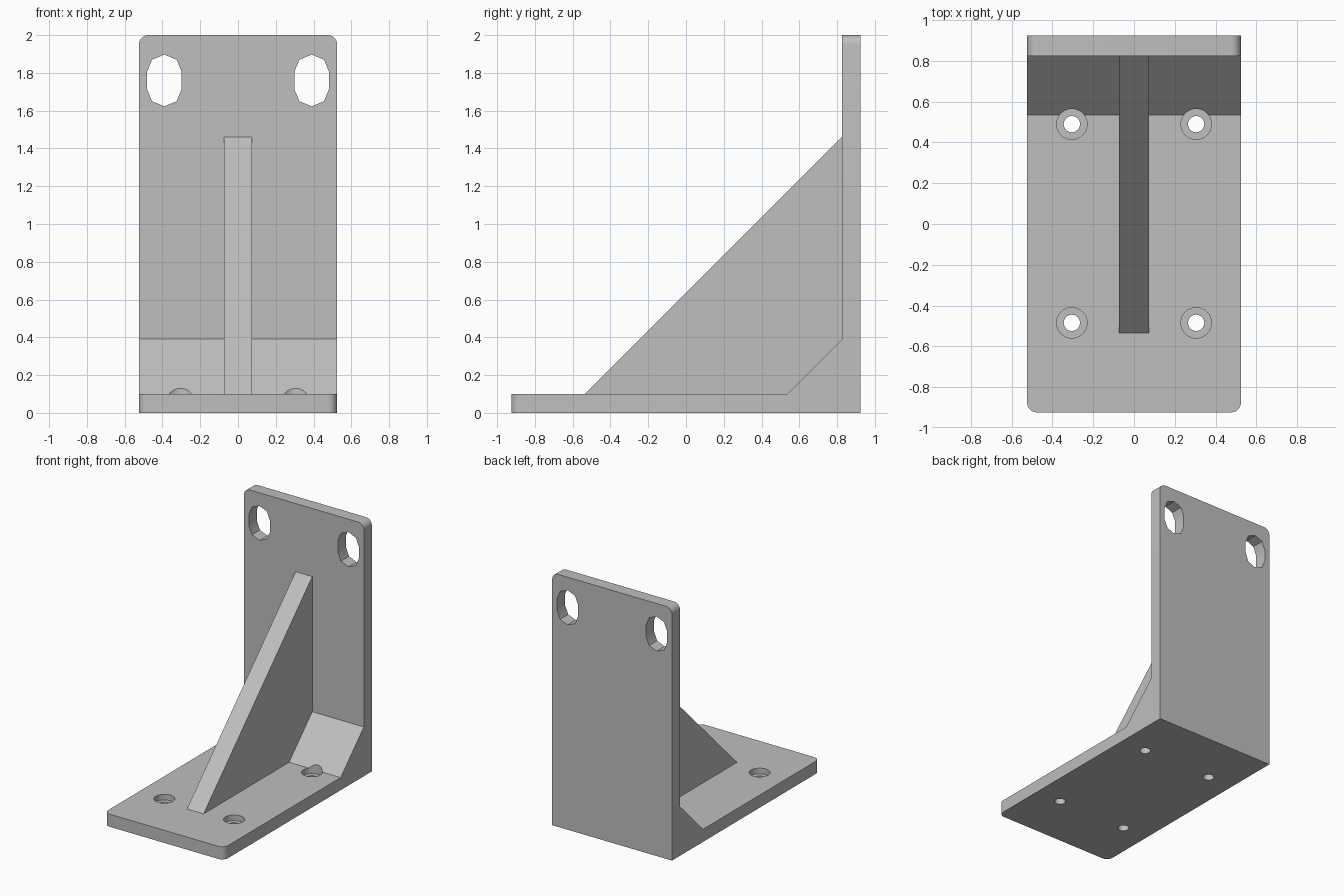
import bpy
import bmesh
from math import pi, sin, cos
from mathutils import Vector

if "Cube" in bpy.data.objects:
    bpy.data.objects.remove(bpy.data.objects["Cube"])

HALF_W, HALF_L, HEIGHT, THICK = 0.525, 0.925, 2.0, 0.1
INNER = HALF_L - THICK          # front face of the upright plate

grey = bpy.data.materials.new("plain_grey")
grey.use_nodes = True
grey.diffuse_color = (0.52, 0.52, 0.52, 1)
grey.node_tree.nodes["Principled BSDF"].inputs["Base Color"].default_value = grey.diffuse_color


def prism(name, points, offset, round_edge=None, radius=0.05):
    """Extrude a closed outline by offset, rounding the edges that pass the test."""
    bm = bmesh.new()
    face = bm.faces.new([bm.verts.new(p) for p in points])
    ext = bmesh.ops.extrude_face_region(bm, geom=[face])["geom"]
    moved = [v for v in ext if isinstance(v, bmesh.types.BMVert)]
    bmesh.ops.translate(bm, verts=moved, vec=Vector(offset))
    if round_edge:
        edges = [e for e in bm.edges if round_edge(*[v.co for v in e.verts])]
        bmesh.ops.bevel(bm, geom=edges, offset=radius, segments=6,
                        profile=0.5, affect='EDGES')
    bmesh.ops.recalc_face_normals(bm, faces=bm.faces)
    mesh = bpy.data.meshes.new(name)
    bm.to_mesh(mesh)
    bm.free()
    mesh.materials.append(grey)
    obj = bpy.data.objects.new(name, mesh)
    bpy.context.collection.objects.link(obj)
    return obj


def activate(obj):
    bpy.ops.object.select_all(action='DESELECT')
    obj.select_set(True)
    bpy.context.view_layer.objects.active = obj


def cut(target, cutter):
    mod = target.modifiers.new("cut", 'BOOLEAN')
    mod.operation = 'DIFFERENCE'
    mod.solver = 'EXACT'
    mod.object = cutter
    cutter.hide_render = True
    activate(target)
    bpy.ops.object.modifier_apply(modifier=mod.name)
    bpy.data.objects.remove(cutter)


def round_cutter(x, y, z, radius, height):
    ring = [(x + radius * cos(a), y + radius * sin(a), z)
            for a in (2 * pi * i / 32 for i in range(32))]
    return prism("hole_cutter", ring, (0, 0, height))


def slot_cutter(x, z, radius, half_straight):
    ring = []
    for start, shift in ((0, half_straight), (pi, -half_straight)):
        for i in range(5):
            a = start + i * pi / 4
            ring.append((x + radius * cos(a), INNER - 0.1, z + shift + radius * sin(a)))
    return prism("slot_cutter", ring, (0, 0.4, 0))


def outer_corner(a, b):
    front = all(abs(p.y + HALF_L) < 1e-4 for p in (a, b)) and abs(a.x - b.x) < 1e-4
    top = all(abs(p.z - HEIGHT) < 1e-4 for p in (a, b)) and abs(a.x - b.x) < 1e-4
    return front or top


# L-shaped bracket with a sloped inner corner
profile = [(-HALF_L, 0), (HALF_L, 0), (HALF_L, HEIGHT), (INNER, HEIGHT),
           (INNER, 0.39), (0.535, THICK), (-HALF_L, THICK)]
bracket = prism("angle_bracket", [(-HALF_W, y, z) for y, z in profile],
                (2 * HALF_W, 0, 0), outer_corner)

# Counterbored screw holes and upright slots
for side in (-1, 1):
    for y in (-0.485, 0.49):
        cut(bracket, round_cutter(side * 0.305, y, 0.055, 0.075, 0.3))
        cut(bracket, round_cutter(side * 0.305, y, -0.1, 0.04, 0.3))
    cut(bracket, slot_cutter(side * 0.39, 1.76, 0.092, 0.045))

# Triangular stiffening rib, rooted inside the bracket
rib_profile = [(-0.535, THICK), (-0.5, 0.05), (INNER + 0.05, 0.05),
               (INNER + 0.05, 1.4), (INNER, 1.46)]
rib = prism("stiffening_rib", [(-0.073, y, z) for y, z in rib_profile], (0.146, 0, 0))

activate(bracket)
bpy.ops.object.shade_smooth_by_angle(angle=pi / 6)
